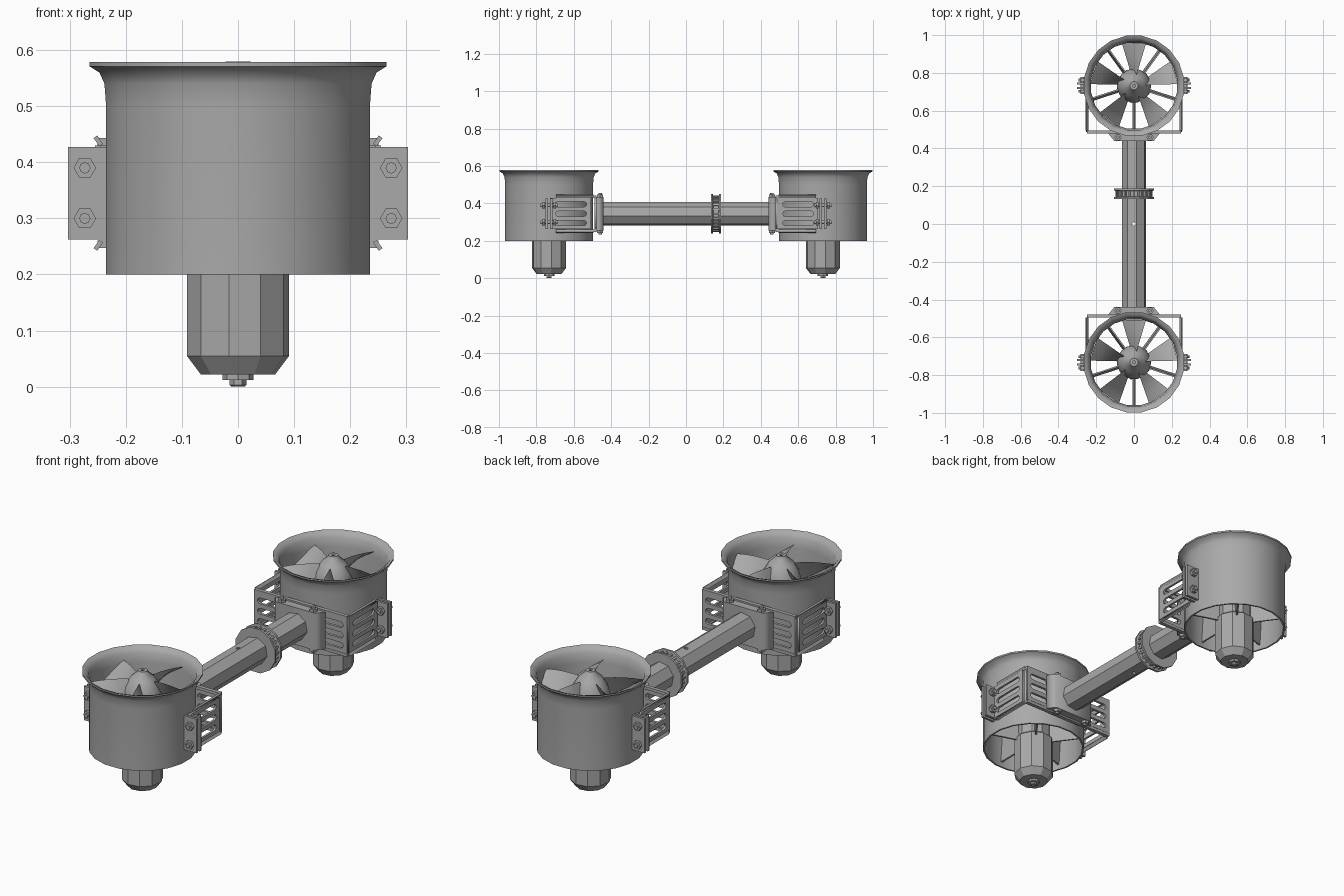
import bpy, bmesh
from math import pi, sin, cos, radians
from mathutils import Matrix, Vector

cube = bpy.data.objects.get("Cube")
if cube:
    bpy.data.objects.remove(cube)

grey = bpy.data.materials.new("plain_grey")
grey.use_nodes = True
colour = (0.4, 0.4, 0.4, 1)
grey.diffuse_color = colour
grey.node_tree.nodes["Principled BSDF"].inputs["Base Color"].default_value = colour

FAN_Y = 0.732
ARM_Z = 0.345
ALONG_Y = Matrix.Rotation(-pi / 2, 4, "X")
FACE_X = Matrix(((0, 0, 1, 0), (1, 0, 0, 0), (0, 1, 0, 0), (0, 0, 0, 1)))
FACE_Y = Matrix.Rotation(pi / 2, 4, "X")


def add(name, mesh, smooth=0):
    mesh.materials.clear()
    mesh.materials.append(grey)
    if smooth:
        mesh.polygons.foreach_set("use_smooth", [True] * len(mesh.polygons))
        mesh.set_sharp_from_angle(angle=radians(smooth))
    obj = bpy.data.objects.new(name, mesh)
    bpy.context.collection.objects.link(obj)
    return obj


def finish(name, bm, smooth=0, fix=True):
    if fix:
        bmesh.ops.recalc_face_normals(bm, faces=bm.faces[:])
    mesh = bpy.data.meshes.new(name)
    bm.to_mesh(mesh)
    bm.free()
    return add(name, mesh, smooth)


def lathe(name, profile, sides, loc, rot=Matrix(), turn=0, ring=False, smooth=0):
    """Spin (radius, height) points round an axis; ring joins last to first."""
    bm = bmesh.new()
    place = Matrix.Translation(loc) @ rot
    angles = [radians(turn) + 2 * pi * i / sides for i in range(sides)]
    rows = [[bm.verts.new(place @ Vector((r * cos(a), r * sin(a), h))) for a in angles]
            for r, h in profile]
    pairs = list(zip(rows, rows[1:]))
    if ring:
        pairs.append((rows[-1], rows[0]))
    else:
        bm.faces.new(rows[0])
        bm.faces.new(rows[-1])
    for low, high in pairs:
        for i in range(sides):
            j = (i + 1) % sides
            bm.faces.new((low[i], low[j], high[j], high[i]))
    return finish(name, bm, smooth)


def box(name, centre, size, rot=Matrix()):
    bm = bmesh.new()
    bmesh.ops.create_cube(bm, size=1)
    bm.transform(Matrix.Translation(centre) @ rot @ Matrix.Diagonal((*size, 1)))
    return finish(name, bm)


def slot(u0, u1, v, r):
    """Outline of a round-ended slot."""
    right = [(u1 - r + r * sin(a), v - r * cos(a)) for a in (pi * i / 5 for i in range(6))]
    left = [(u0 + r - r * sin(a), v + r * cos(a)) for a in (pi * i / 5 for i in range(6))]
    return right + left


def plate(name, outlines, thick, place):
    """Flat sheet from an outline with further outlines as holes."""
    curve = bpy.data.curves.new(name, "CURVE")
    curve.dimensions = "2D"
    curve.fill_mode = "BOTH"
    curve.extrude = thick / 2
    for points in outlines:
        spline = curve.splines.new("POLY")
        spline.points.add(len(points) - 1)
        for p, (u, v) in zip(spline.points, points):
            p.co = (u, v, 0, 1)
        spline.use_cyclic_u = True
    temp = bpy.data.objects.new(name + "_curve", curve)
    mesh = bpy.data.meshes.new_from_object(temp)
    bpy.data.objects.remove(temp)
    mesh.transform(place)
    return add(name, mesh)


def rect(u0, u1, v0, v1):
    return [(u0, v0), (u1, v0), (u1, v1), (u0, v1)]


def bolt(name, loc, length, rot=Matrix(), r=0.02):
    """Threaded shank with a hexagonal nut near each end."""
    h = length / 2
    lathe(name + "_shank", [(r / 2, -h), (r / 2, h)], 8, loc, rot, smooth=50)
    for s in (-1, 1):
        lathe(name + "_nut", [(r, s * (h - 0.008)), (r, s * (h - 0.022))], 6, loc, rot)


def blades(y):
    """Five twisted blades, steep at the hub and flatter at the tip."""
    bm = bmesh.new()
    for k in range(5):
        spin = Matrix.Translation((0, y, 0.487)) @ Matrix.Rotation(2 * pi * k / 5, 4, "Z")
        rows = []
        for i in range(5):
            t = i / 4
            r = 0.06 + 0.165 * t
            pitch = radians(74 - 42 * t)
            half = 0.055 + 0.02 * t
            rows.append([bm.verts.new(spin @ Vector((e * half * cos(pitch) + o, r,
                                                     e * half * sin(pitch) + o)))
                         for e, o in ((-1, 0), (0, 0.002), (1, 0), (0, -0.002))])
        for a, b in zip(rows, rows[1:]):
            for i in range(4):
                j = (i + 1) % 4
                bm.faces.new((a[i], a[j], b[j], b[i]))
        bm.faces.new(rows[0])
        bm.faces.new(rows[-1])
    finish("fan_blades", bm, 40)


def fan(s):
    y = s * FAN_Y
    # Duct with a flared lip
    duct = [(0.238, 0.2), (0.238, 0.5), (0.241, 0.54), (0.25, 0.56), (0.268, 0.571),
            (0.268, 0.579), (0.252, 0.573), (0.238, 0.555), (0.23, 0.51), (0.23, 0.2)]
    lathe("duct", duct, 20, (0, y, 0), turn=9, ring=True, smooth=35)
    # Motor, its end nuts, and the spinner
    lathe("motor", [(0.067, 0.022), (0.092, 0.055), (0.092, 0.24), (0.08, 0.25), (0.08, 0.4)],
          10, (0, y, 0), turn=8)
    lathe("motor_washer", [(0.028, 0.012), (0.028, 0.024)], 8, (0, y, 0))
    lathe("motor_nut", [(0.011, 0), (0.015, 0.003), (0.015, 0.014)], 6, (0, y, 0))
    lathe("spinner", [(0.088, 0.42), (0.09, 0.46), (0.078, 0.505), (0.054, 0.545),
                      (0.025, 0.57), (0.022, 0.58), (0.008, 0.58), (0.008, 0.57)],
          15, (0, y, 0), turn=18, smooth=35)
    blades(y)
    # Fixed vanes between motor and duct
    for k in range(5):
        a = radians(-90 + 72 * k)
        box("stator_vane", (0.155 * cos(a), y + 0.155 * sin(a), 0.31),
            (0.155, 0.008, 0.17), Matrix.Rotation(a, 4, "Z") @ Matrix.Rotation(0.06, 4, "X"))
    # Slotted cradle: end plate and two side plates
    end = [rect(-0.25, 0.25, 0.262, 0.43)]
    side = [rect(-0.12, 0.1, 0.262, 0.43)]
    for v in (0.295, 0.345, 0.395):
        end += [slot(-0.23, -0.125, v, 0.014), slot(0.125, 0.23, v, 0.014)]
        side.append(slot(-0.09, 0.075, v, 0.014))
    plate("cradle_end", end, 0.012, Matrix.Translation((0, s * 0.484, 0)) @ FACE_Y)
    for z in (0.254, 0.436):
        box("cradle_end_lip", (0, s * 0.487, z), (0.5, 0.018, 0.014))
    for x in (-1, 1):
        plate("cradle_side", side, 0.01,
              Matrix.Translation((x * 0.25, s * 0.607, 0)) @ FACE_X)
        for z, d in ((0.252, 1), (0.438, -1)):
            box("cradle_side_lip", (x * 0.249, s * 0.595, z), (0.008, 0.2, 0.018),
                Matrix.Rotation(-x * d * 0.6, 4, "Y"))
        # Bolted ears where cradle meets duct
        for dy in (-0.012, 0.012):
            box("clamp_ear", (x * 0.269, y + dy, 0.345), (0.068, 0.012, 0.165))
        for z in (0.3, 0.39):
            bolt("ear_bolt", (x * 0.273, y, z), 0.09, ALONG_Y)
        # Upright bolts through the arm clamp
        bolt("clamp_bolt", (x * 0.085, s * 0.459, 0.345), 0.222, r=0.019)
    # Arm clamp block with chamfered corners
    shape = [(-0.135, s * 0.478), (0.135, s * 0.478), (0.105, s * 0.44), (-0.105, s * 0.44)]
    plate("arm_clamp", [shape], 0.18, Matrix.Translation((0, 0, ARM_Z)))


for s in (-1, 1):
    fan(s)

# Connecting arm with a small hole through its middle
arm = lathe("arm", [(0.065, -0.475), (0.065, 0.475)], 8, (0, 0, ARM_Z), ALONG_Y, turn=12)
cutter = lathe("arm_hole_cutter", [(0.01, 0.2), (0.01, 0.5)], 8, (0, 0, 0))
cutter.hide_render = True
cutter.hide_viewport = True
cutter.display_type = "WIRE"
cut = arm.modifiers.new("hole", "BOOLEAN")
cut.operation = "DIFFERENCE"
cut.solver = "EXACT"
cut.object = cutter

# Toothed collar with two flanges
collar = [(0.06, -0.027), (0.109, -0.027), (0.109, -0.017), (0.092, -0.014),
          (0.092, 0.014), (0.109, 0.017), (0.109, 0.027), (0.06, 0.027)]
lathe("collar", collar, 12, (0, 0.16, ARM_Z), ALONG_Y, turn=15, ring=True)
for i in range(24):
    a = 2 * pi * i / 24
    box("collar_tooth", (0.092 * cos(a), 0.16, ARM_Z + 0.092 * sin(a)),
        (0.012, 0.032, 0.01), Matrix.Rotation(-a, 4, "Y"))
